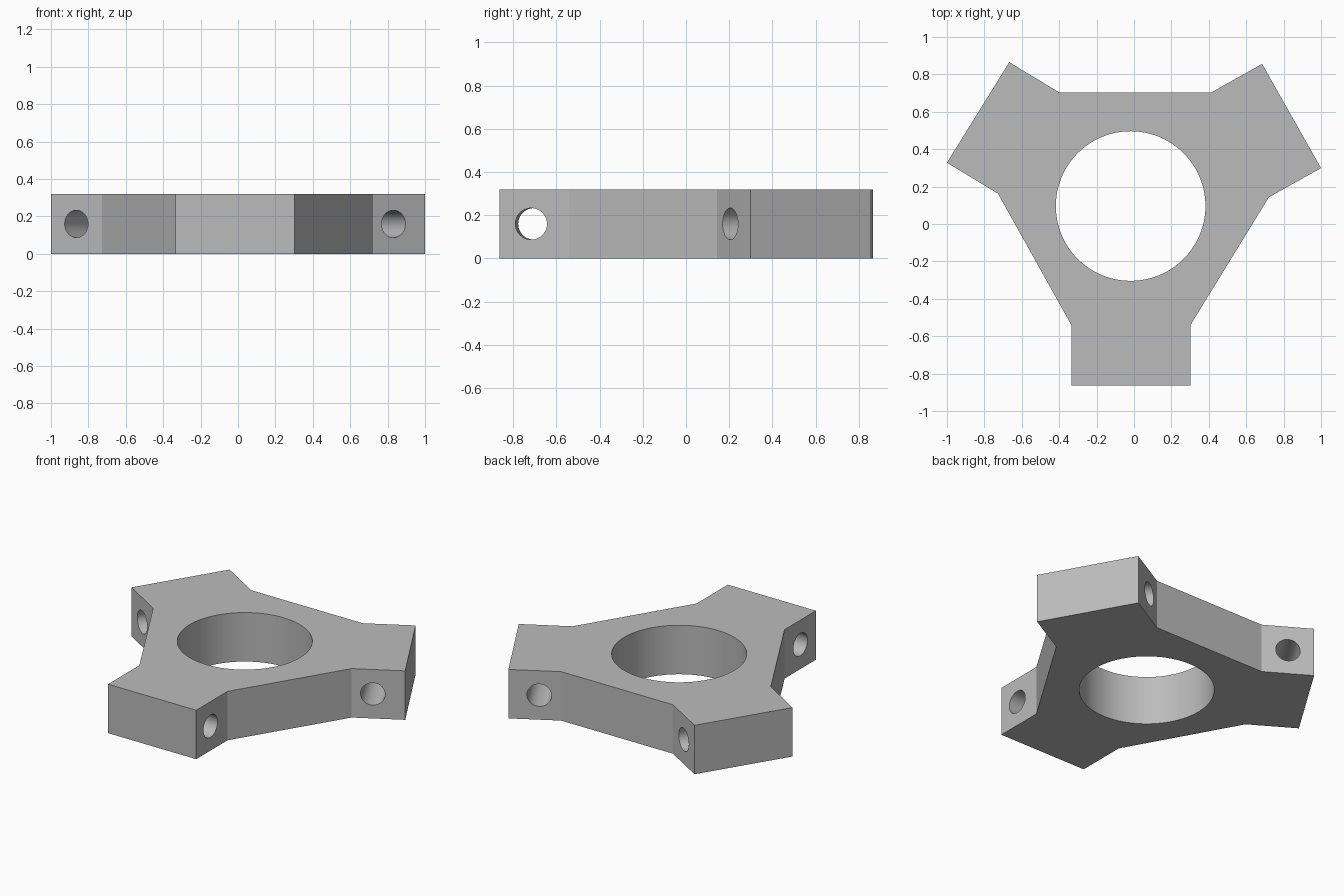
import bpy, bmesh, math
from mathutils import Vector

HEIGHT = 0.32

cube = bpy.data.objects.get("Cube")
if cube:
    bpy.data.objects.remove(cube, do_unlink=True)

grey = bpy.data.materials.new("plain grey")
grey.use_nodes = True
colour = (0.5, 0.5, 0.5, 1)
grey.diffuse_color = colour
grey.node_tree.nodes["Principled BSDF"].inputs["Base Color"].default_value = colour


def make_object(name, bm):
    mesh = bpy.data.meshes.new(name)
    bm.to_mesh(mesh)
    bm.free()
    mesh.materials.append(grey)
    obj = bpy.data.objects.new(name, mesh)
    bpy.context.collection.objects.link(obj)
    return obj


def drill(target, name, start, end, radius, sides):
    """Cut a round hole through target along the line start-end."""
    start, end = Vector(start), Vector(end)
    axis = end - start
    bm = bmesh.new()
    bmesh.ops.create_cone(bm, cap_ends=True, segments=sides, radius1=radius,
                          radius2=radius, depth=axis.length + 0.2)
    cutter = make_object(name, bm)
    cutter.matrix_world = (axis.to_track_quat("Z", "Y").to_matrix().to_4x4())
    cutter.matrix_world.translation = (start + end) / 2
    cutter.hide_render = True
    cutter.hide_set(True)
    mod = target.modifiers.new(name, "BOOLEAN")
    mod.operation = "DIFFERENCE"
    mod.solver = "EXACT"
    mod.object = cutter
    return cutter


# Three-armed plate, extruded from its outline
outline = [(-0.335, -0.863), (0.302, -0.863), (0.302, -0.54), (0.721, 0.143),
           (1, 0.299), (0.685, 0.856), (0.411, 0.702), (-0.397, 0.702),
           (-0.667, 0.865), (-1, 0.328), (-0.727, 0.162), (-0.335, -0.54)]
bm = bmesh.new()
base = bm.faces.new([bm.verts.new((x, y, 0)) for x, y in outline])
top = bmesh.ops.extrude_face_region(bm, geom=[base])
bmesh.ops.translate(bm, vec=(0, 0, HEIGHT),
                    verts=[v for v in top["geom"] if isinstance(v, bmesh.types.BMVert)])
bmesh.ops.recalc_face_normals(bm, faces=bm.faces)
plate = make_object("three_arm_plate", bm)

# Large centre bore and one cross hole through each arm
mid = HEIGHT / 2
cutters = [drill(plate, "centre_bore_cutter", (-0.018, 0.096, 0),
                 (-0.018, 0.096, HEIGHT), 0.4, 96)]
arm_holes = {
    "front": ((0.302, -0.716), (-0.335, -0.703)),
    "left": ((0.832, 0.204), (0.525, 0.766)),
    "right": ((-0.865, 0.245), (-0.533, 0.784)),
}
for arm, (a, b) in arm_holes.items():
    cutters.append(drill(plate, arm + "_hole_cutter", (*a, mid), (*b, mid), 0.073, 48))

# Apply the cuts and drop the cutters
bpy.context.view_layer.objects.active = plate
plate.select_set(True)
for mod in list(plate.modifiers):
    bpy.ops.object.modifier_apply(modifier=mod.name)
for cutter in cutters:
    bpy.data.objects.remove(cutter, do_unlink=True)
bpy.ops.object.shade_smooth_by_angle(angle=math.radians(25))
